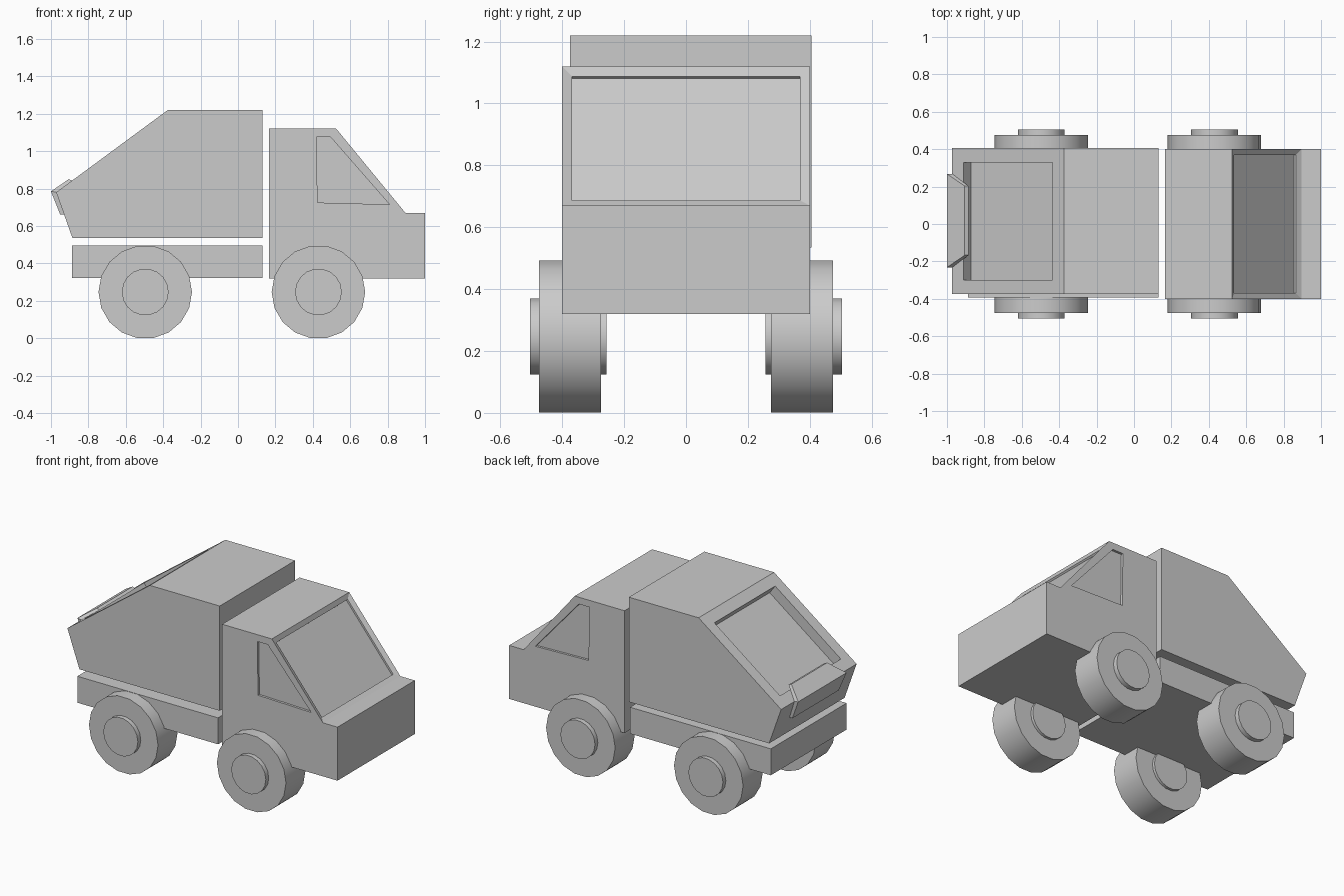
import bpy, bmesh, math
from mathutils import Vector

if "Cube" in bpy.data.objects:
    bpy.data.objects.remove(bpy.data.objects["Cube"], do_unlink=True)

grey = bpy.data.materials.new("plain_grey")
grey.use_nodes = True
grey.diffuse_color = (0.6, 0.6, 0.6, 1)
grey.node_tree.nodes["Principled BSDF"].inputs["Base Color"].default_value = (0.6, 0.6, 0.6, 1)


def finish(bm, name):
    """Turn a bmesh into a named grey object."""
    bmesh.ops.recalc_face_normals(bm, faces=bm.faces)
    mesh = bpy.data.meshes.new(name)
    bm.to_mesh(mesh)
    bm.free()
    mesh.materials.append(grey)
    obj = bpy.data.objects.new(name, mesh)
    bpy.context.collection.objects.link(obj)
    return obj


def prism(profile, half, y=0.0):
    """Extrude an (x, z) profile across y; a third value overrides the half width."""
    bm = bmesh.new()
    sides = []
    for s in (-1, 1):
        sides.append([bm.verts.new((p[0], y + s * (p[2] if len(p) > 2 else half), p[1]))
                      for p in profile])
    a, b = sides
    bm.faces.new(a)
    bm.faces.new(b[::-1])
    n = len(a)
    for i in range(n):
        j = (i + 1) % n
        bm.faces.new((a[i], b[i], b[j], a[j]))
    bmesh.ops.recalc_face_normals(bm, faces=bm.faces)
    return bm


def recess(bm, direction, margin, slope, depth):
    """Inset the face looking along direction, then sink its middle."""
    d = Vector(direction).normalized()
    bm.normal_update()
    face = max(bm.faces, key=lambda f: f.normal.dot(d))
    bmesh.ops.inset_individual(bm, faces=[face], thickness=margin, depth=-slope)
    bm.normal_update()
    n = face.normal.copy()
    out = bmesh.ops.extrude_discrete_faces(bm, faces=[face])["faces"][0]
    bmesh.ops.translate(bm, verts=out.verts, vec=-n * depth)


def cut(obj, cutter):
    """Subtract a cutter and discard it."""
    cutter.hide_render = True
    mod = obj.modifiers.new("cut", "BOOLEAN")
    mod.operation, mod.solver, mod.object = "DIFFERENCE", "EXACT", cutter
    bpy.context.view_layer.objects.active = obj
    bpy.ops.object.modifier_apply(modifier=mod.name)
    bpy.data.objects.remove(cutter, do_unlink=True)


# Cab with sunken windscreen
bm = prism([(0.165, 0.32), (0.165, 1.12), (0.525, 1.12),
            (0.895, 0.67), (1.0, 0.67), (1.0, 0.32)], 0.4)
recess(bm, (0.45, 0, 0.37), 0.045, 0.012, 0.012)
cab = finish(bm, "cab")

# Side windows
for s in (-1, 1):
    window = prism([(0.42, 1.075), (0.495, 1.075), (0.81, 0.715), (0.425, 0.725)],
                   0.03, s * 0.415)
    cut(cab, finish(window, "window_cutter"))

# Load body with hopper opening in the sloping rear
bm = prism([(-0.885, 0.535), (-0.972, 0.78), (-0.375, 1.22),
            (0.13, 1.22), (0.13, 0.535)], 0.39, 0.015)
recess(bm, (-0.44, 0, 0.597), 0.107, 0.0, 0.067)
finish(bm, "load_body")

# Chassis below the load body
finish(prism([(-0.888, 0.322), (-0.888, 0.495), (0.13, 0.495), (0.13, 0.322)], 0.392),
       "chassis")

# Lip folded over the rear edge
ridge, root = (-1.0, 0.785, 0.25), (-0.97, 0.78, 0.25)
finish(prism([ridge, (-0.905, 0.85, 0.185), (-0.885, 0.842, 0.185), root], 0.25, 0.018),
       "hopper_lip_top")
finish(prism([ridge, root, (-0.928, 0.66, 0.24), (-0.95, 0.66, 0.24)], 0.25, 0.018),
       "hopper_lip_back")

# Wheels and hubs
for end, x in (("front", 0.43), ("rear", -0.496)):
    for side, s in (("right", -1), ("left", 1)):
        for part, radius, width, y in (("wheel", 0.25, 0.2, 0.375), ("hub", 0.125, 0.248, 0.381)):
            bpy.ops.mesh.primitive_cylinder_add(vertices=18, radius=radius, depth=width)
            obj = bpy.context.object
            obj.name = f"{end}_{side}_{part}"
            # Turn so that a flat side rests on the ground
            for v in obj.data.vertices:
                v.co = Vector((v.co.y, v.co.z, v.co.x))
            obj.data.flip_normals() if obj.data.polygons[0].normal.dot(obj.data.polygons[0].center) < 0 else None
            obj.location = (x, s * y, 0.247)
            obj.data.materials.append(grey)
            bpy.ops.object.shade_smooth_by_angle(angle=math.radians(30))
